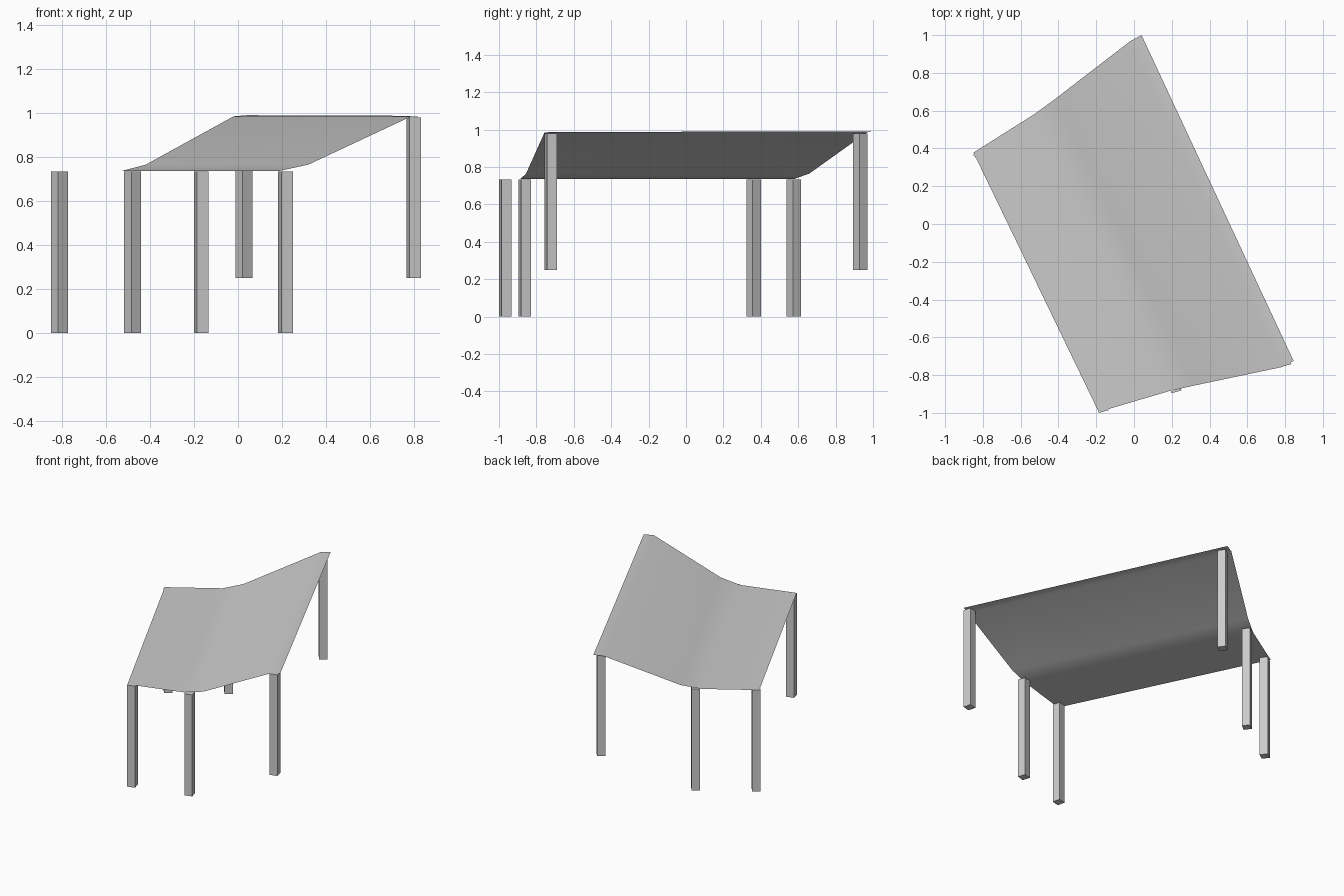
import bpy, bmesh
from math import radians
from mathutils import Matrix, Vector

if "Cube" in bpy.data.objects:
    bpy.data.objects.remove(bpy.data.objects["Cube"])

LEG = 0.055  # side of the square legs


def add_object(name, bm):
    mesh = bpy.data.meshes.new(name)
    bm.to_mesh(mesh)
    bm.free()
    obj = bpy.data.objects.new(name, mesh)
    bpy.context.collection.objects.link(obj)
    return obj


def leg(name, x, y, turn, bottom, top):
    bm = bmesh.new()
    m = (Matrix.Translation((x, y, (bottom + top) / 2))
         @ Matrix.Rotation(radians(turn), 4, 'Z')
         @ Matrix.Diagonal((LEG, LEG, top - bottom, 1)))
    bmesh.ops.create_cube(bm, size=1, matrix=m)
    return add_object(name, bm)


# Top sheet: ruled between the bent front and back edge profiles
front_edge = [(-0.187, -0.995, 0.736), (0.185, -0.885, 0.736), (0.32, -0.855, 0.765),
              (0.785, -0.757, 0.983), (0.845, -0.725, 0.987)]
back_edge = [(-0.85, 0.378, 0.736), (-0.53, 0.58, 0.736), (-0.42, 0.66, 0.765),
             (-0.02, 0.968, 0.985), (0.04, 1.0, 0.99)]
ROWS = 4
bm = bmesh.new()
rows = []
for i in range(ROWS + 1):
    rows.append([bm.verts.new(Vector(a).lerp(Vector(b), i / ROWS))
                 for a, b in zip(front_edge, back_edge)])
for r0, r1 in zip(rows, rows[1:]):
    for j in range(len(r0) - 1):
        f = bm.faces.new((r0[j], r0[j + 1], r1[j + 1], r1[j]))
        f.smooth = True
add_object("table_top", bm)

# Four tall legs under the low side, two raised legs under the high side
legs = {
    "front_left_leg": (-0.167, -0.966, 15, 0.0, 0.733),
    "front_middle_leg": (0.217, -0.862, 16, 0.0, 0.733),
    "front_right_leg": (0.80, -0.722, 14, 0.25, 0.98),
    "back_left_leg": (-0.813, 0.362, 37, 0.0, 0.733),
    "back_middle_leg": (-0.48, 0.577, 37, 0.0, 0.733),
    "back_right_leg": (0.027, 0.932, 37, 0.25, 0.98),
}
for name, spec in legs.items():
    leg(name, *spec)
